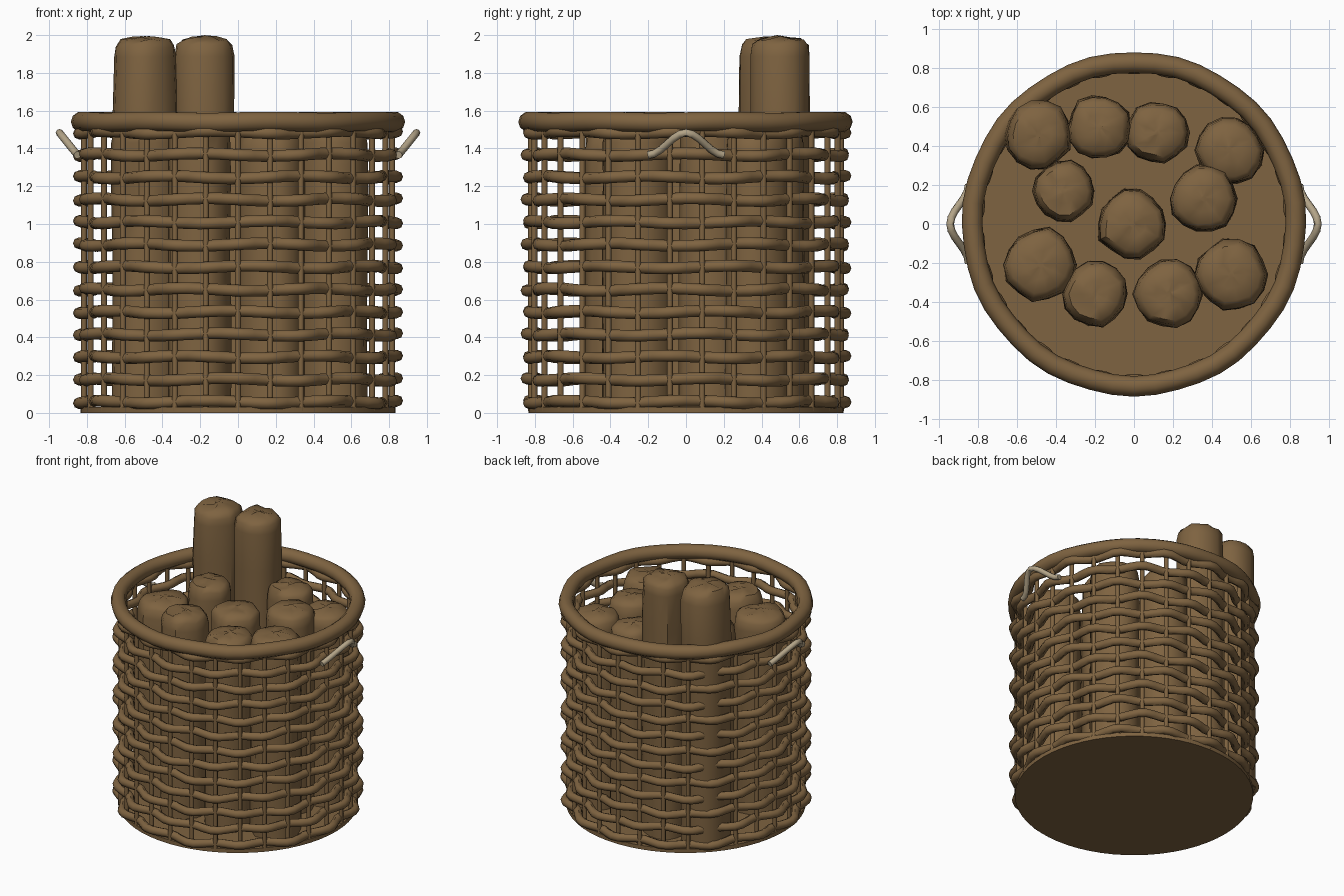
import bpy, bmesh, random
from math import sin, cos, pi, tau
from mathutils import Vector

random.seed(4)
cube = bpy.data.objects.get("Cube")
if cube:
    bpy.data.objects.remove(cube)


def material(name, rgb):
    m = bpy.data.materials.new(name)
    m.use_nodes = True
    m.diffuse_color = (*rgb, 1)
    m.node_tree.nodes["Principled BSDF"].inputs["Base Color"].default_value = (*rgb, 1)
    return m


BROWN = material("brown wood", (0.21, 0.125, 0.052))
CREAM = material("pale rope", (0.45, 0.37, 0.245))


def finish(obj, mat, angle=0.8):
    obj.data.materials.append(mat)
    bpy.ops.object.select_all(action='DESELECT')
    obj.select_set(True)
    bpy.context.view_layer.objects.active = obj
    bpy.ops.object.shade_smooth_by_angle(angle=angle)


def loft(name, rings, closed=False, mat=BROWN):
    """Skin a list of point rings; open lofts get end caps."""
    bm = bmesh.new()
    vs = [[bm.verts.new(p) for p in ring] for ring in rings]
    n = len(vs[0])
    pairs = list(zip(vs, vs[1:])) + ([(vs[-1], vs[0])] if closed else [])
    for a, b in pairs:
        for i in range(n):
            j = (i + 1) % n
            bm.faces.new((a[i], a[j], b[j], b[i]))
    if not closed:
        bm.faces.new(vs[0])
        bm.faces.new(vs[-1])
    bmesh.ops.recalc_face_normals(bm, faces=bm.faces)
    mesh = bpy.data.meshes.new(name)
    bm.to_mesh(mesh)
    bm.free()
    obj = bpy.data.objects.new(name, mesh)
    bpy.context.collection.objects.link(obj)
    finish(obj, mat)
    return obj


def hoop(name, radius, height, thick, segs, sides=8):
    """Ring-shaped tube whose radius and height follow functions of the angle."""
    rings = []
    for s in range(segs):
        t = tau * s / segs
        ring = []
        for k in range(sides):
            p = tau * k / sides
            r = radius(t) + thick * cos(p)
            ring.append((r * cos(t), r * sin(t), height(t) + thick * sin(p)))
        rings.append(ring)
    loft(name, rings, closed=True)


def cylinder(name, x, y, r, z0, z1, sides):
    loft(name, [[(x + r * cos(tau * k / sides), y + r * sin(tau * k / sides), z)
                 for k in range(sides)] for z in (z0, z1)])


# Basket floor
cylinder("basket_floor", 0, 0, 0.835, 0, 0.03, 60)

# Upright stakes
STAKES = 30
for i in range(STAKES):
    t = tau * (i + 0.5) / STAKES
    cylinder(f"stake_{i + 1}", 0.82 * cos(t), 0.82 * sin(t), 0.016, 0.01, 1.52, 8)

# Woven rows, passing inside and outside the stakes in turn
for row in range(13):
    side = 1 if row % 2 else -1
    shift = random.uniform(0, tau)
    hoop(f"woven_row_{row + 1}",
         lambda t: 0.824 + side * 0.024 * sin(15 * t),
         lambda t: 0.058 + row * 0.119 + 0.007 * sin(7 * t + shift),
         0.031, 90)

# Thick rim
hoop("basket_rim", lambda t: 0.832 + 0.003 * sin(11 * t),
     lambda t: 1.541 + 0.003 * sin(8 * t), 0.053, 48, 10)


# Logs: uneven columns with worn, rounded tops
def log(name, x, y, r, top):
    sides = 14
    wobble = [random.uniform(0.93, 1.05) for _ in range(sides)]
    profile = [(0.02, 1), (top * 0.3, 1), (top * 0.55, 0.99), (top * 0.8, 1),
               (top - 0.11, 0.98), (top - 0.05, 0.93), (top - 0.02, 0.78),
               (top - 0.008, 0.4), (top - 0.004, 0.1)]
    rings = []
    for z, scale in profile:
        near_top = z > top - 0.06
        ring = []
        for k in range(sides):
            a = tau * k / sides
            d = r * scale * wobble[k] * random.uniform(0.97, 1.03)
            dz = random.uniform(-0.012, 0.006) if near_top else 0
            ring.append((x + d * cos(a), y + d * sin(a), z + dz))
        rings.append(ring)
    loft(name, rings)


LOGS = [(-0.49, 0.46, 0.175, 1.995), (-0.18, 0.50, 0.165, 1.998),
        (0.12, 0.47, 0.16, 1.54), (0.49, 0.38, 0.175, 1.50),
        (0.36, 0.13, 0.175, 1.56), (-0.36, 0.17, 0.16, 1.56),
        (-0.01, 0.0, 0.18, 1.51), (-0.48, -0.21, 0.19, 1.54),
        (-0.20, -0.36, 0.168, 1.57), (0.18, -0.36, 0.178, 1.50),
        (0.50, -0.26, 0.185, 1.54)]
for i, spec in enumerate(LOGS):
    log(f"log_{i + 1}", *spec)

# Rope handles, arching up and outward on both sides
for name, s in (("left_handle", 1), ("right_handle", -1)):
    curve = bpy.data.curves.new(name, 'CURVE')
    curve.dimensions = '3D'
    curve.bevel_depth = 0.02
    curve.bevel_resolution = 2
    curve.use_fill_caps = True
    spline = curve.splines.new('POLY')
    count = 13
    spline.points.add(count - 1)
    for k in range(count):
        u = 2 * k / (count - 1) - 1
        lift = 0.5 + 0.5 * cos(pi * u)
        spline.points[k].co = (s * (0.85 + 0.095 * lift), 0.2 * u, 1.365 + 0.118 * lift, 1)
    temp = bpy.data.objects.new(name + "_path", curve)
    bpy.context.collection.objects.link(temp)
    bpy.context.view_layer.update()
    mesh = bpy.data.meshes.new_from_object(temp.evaluated_get(bpy.context.evaluated_depsgraph_get()))
    bpy.data.objects.remove(temp)
    handle = bpy.data.objects.new(name, mesh)
    bpy.context.collection.objects.link(handle)
    mesh.materials.clear()
    finish(handle, CREAM)
